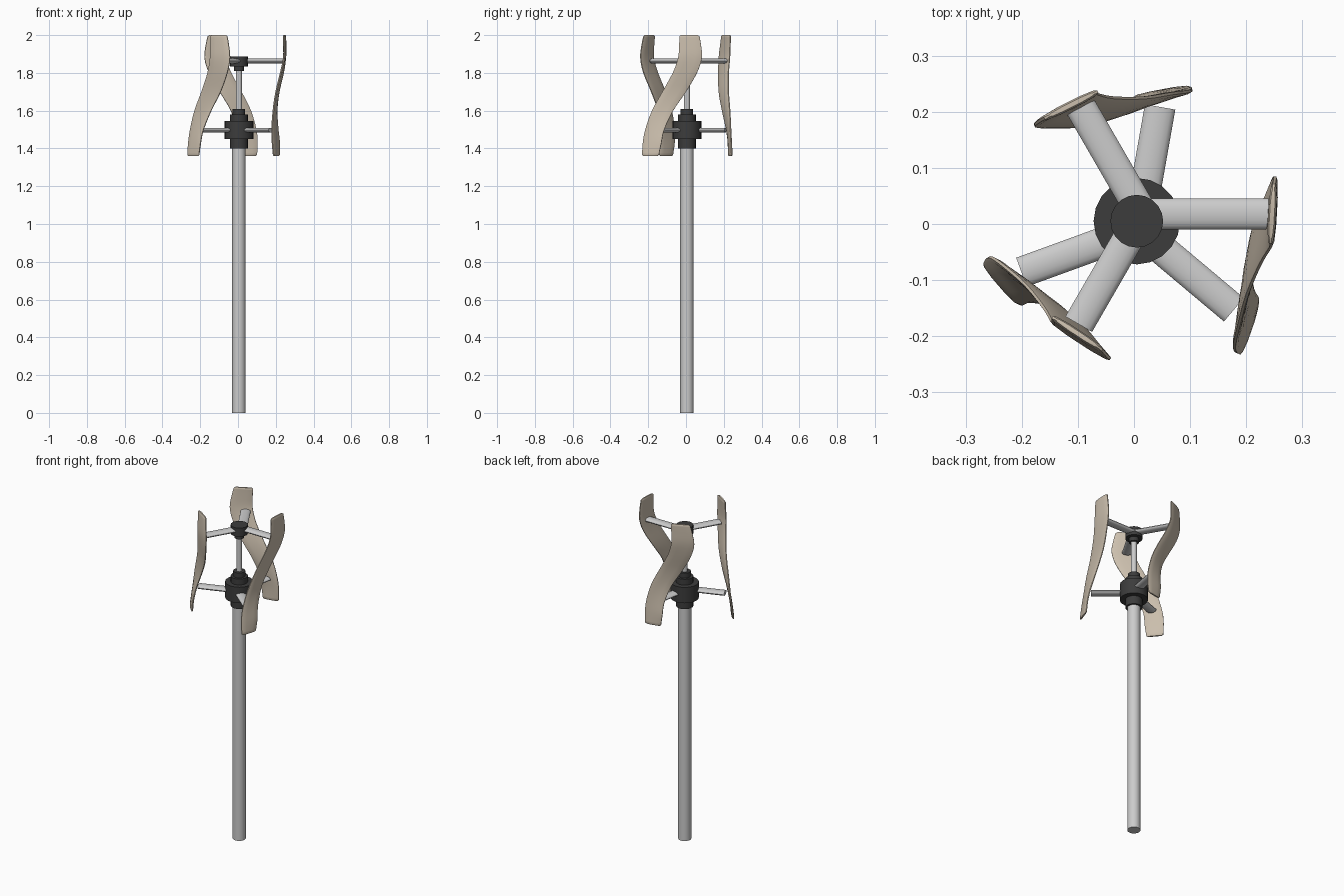
import bpy, bmesh, math
from mathutils import Vector, Matrix

if "Cube" in bpy.data.objects:
    bpy.data.objects.remove(bpy.data.objects["Cube"])

AXIS = (0.005, 0.005)


def material(name, colour):
    m = bpy.data.materials.new(name)
    m.diffuse_color = (*colour, 1)
    m.use_nodes = True
    m.node_tree.nodes["Principled BSDF"].inputs["Base Color"].default_value = m.diffuse_color
    return m


TAN = material("tan", (0.60, 0.52, 0.42))
DARK = material("charcoal", (0.045, 0.045, 0.045))


def finish(bm, name, mat=None, angle=35):
    bmesh.ops.recalc_face_normals(bm, faces=bm.faces[:])
    me = bpy.data.meshes.new(name)
    bm.to_mesh(me)
    bm.free()
    ob = bpy.data.objects.new(name, me)
    bpy.context.collection.objects.link(ob)
    if mat:
        me.materials.append(mat)
    bpy.ops.object.select_all(action='DESELECT')
    ob.select_set(True)
    bpy.context.view_layer.objects.active = ob
    bpy.ops.object.shade_smooth_by_angle(angle=math.radians(angle))
    return ob


def loft(rings):
    bm = bmesh.new()
    vs = [[bm.verts.new(p) for p in r] for r in rings]
    n = len(vs[0])
    for a, b in zip(vs, vs[1:]):
        for i in range(n):
            j = (i + 1) % n
            bm.faces.new((a[i], a[j], b[j], b[i]))
    bm.faces.new(vs[0][::-1])
    bm.faces.new(vs[-1])
    return bm


def turned(name, profile, mat=None, sides=20):
    """Stepped round part from (radius, z) pairs."""
    rings = [[(AXIS[0] + r * math.cos(2 * math.pi * i / sides),
               AXIS[1] + r * math.sin(2 * math.pi * i / sides), z)
              for i in range(sides)] for r, z in profile]
    return finish(loft(rings), name, mat)


# Mast, drive hub, shaft and top hub
turned("mast", [(0.036, 0), (0.036, 1.42)])
turned("drive_hub", [(0.047, 1.40), (0.047, 1.45), (0.077, 1.45), (0.077, 1.545),
                     (0.047, 1.545), (0.047, 1.58), (0.033, 1.58), (0.033, 1.61)], DARK)
turned("shaft", [(0.016, 1.60), (0.016, 1.83)])
turned("top_hub", [(0.027, 1.81), (0.027, 1.835), (0.047, 1.835), (0.047, 1.887)], DARK)


# Oval support arms
def arm(name, centre, z, angle, length):
    bm = bmesh.new()
    bmesh.ops.create_cone(bm, cap_ends=True, segments=16, radius1=1, radius2=1, depth=1,
                          matrix=Matrix.Translation((0, 0, 0.5)))
    bm.transform(Matrix.Translation((*centre, z)) @ Matrix.Rotation(math.radians(angle), 4, 'Z')
                 @ Matrix.Rotation(math.pi / 2, 4, 'Y')
                 @ Matrix.Diagonal((0.0125, 0.0275, length, 1)))
    finish(bm, name)


for k in range(3):
    arm(f"upper_arm_{k + 1}", (0.015, 0.018), 1.863, 120 * k, 0.227)
    arm(f"lower_arm_{k + 1}", (0.008, -0.010), 1.497, 80 + 120 * k, 0.222)

# Twisted blade: height, trailing edge xy, leading edge xy
STATIONS = [(1.36, .188, -.232, .218, -.145), (1.43, .181, -.228, .220, -.130),
            (1.50, .179, -.215, .212, -.115), (1.60, .187, -.180, .205, -.068),
            (1.70, .202, -.125, .216, .000), (1.80, .226, -.070, .239, .058),
            (1.88, .243, -.042, .250, .084), (1.95, .244, -.036, .251, .079),
            (2.00, .243, -.035, .249, .070)]
# Half-outline across the chord: position along it, half thickness
SECTION = [(0, .0025), (.06, .005), (.3, .007), (.7, .007), (.94, .005), (1, .0025)]


def spline(t):
    i = min(int(t), len(STATIONS) - 2)
    u = t - i
    pts = [STATIONS[max(0, min(len(STATIONS) - 1, i + d))] for d in (-1, 0, 1, 2)]
    return [0.5 * (2 * b + (c - a) * u + (2 * a - 5 * b + 4 * c - d) * u * u
                   + (3 * b - a - 3 * c + d) * u ** 3) for a, b, c, d in zip(*pts)]


def blade_rings(turn):
    rows = [0, .12] + [i / 3 for i in range(1, 24)] + [7.8, 8]
    rings = []
    for t in rows:
        z, qx, qy, px, py = spline(t)
        q, p = Vector((qx, qy, z)), Vector((px, py, z))
        # slightly rounded tips
        inset = 0.08 if t in (0, 8) else 0
        q, p = q.lerp(p, inset), p.lerp(q, inset)
        n = Vector((p.y - q.y, q.x - p.x, 0)).normalized()
        thin = 0.6 if t in (0, 8) else 1
        ring = [q.lerp(p, s) + n * h * thin for s, h in SECTION]
        ring += [q.lerp(p, s) - n * h * thin for s, h in reversed(SECTION)]
        # the rotor leans slightly, so its centre drifts with height
        f = (z - 1.36) / 0.64
        c = Vector((.007 + .004 * f, -.020 + .032 * f, 0))
        rot = Matrix.Rotation(math.radians(turn), 3, 'Z')
        rings.append([c + rot @ (v - c) for v in ring])
    return rings


for k in range(3):
    finish(loft(blade_rings(120 * k)), f"blade_{k + 1}", TAN, 40)
